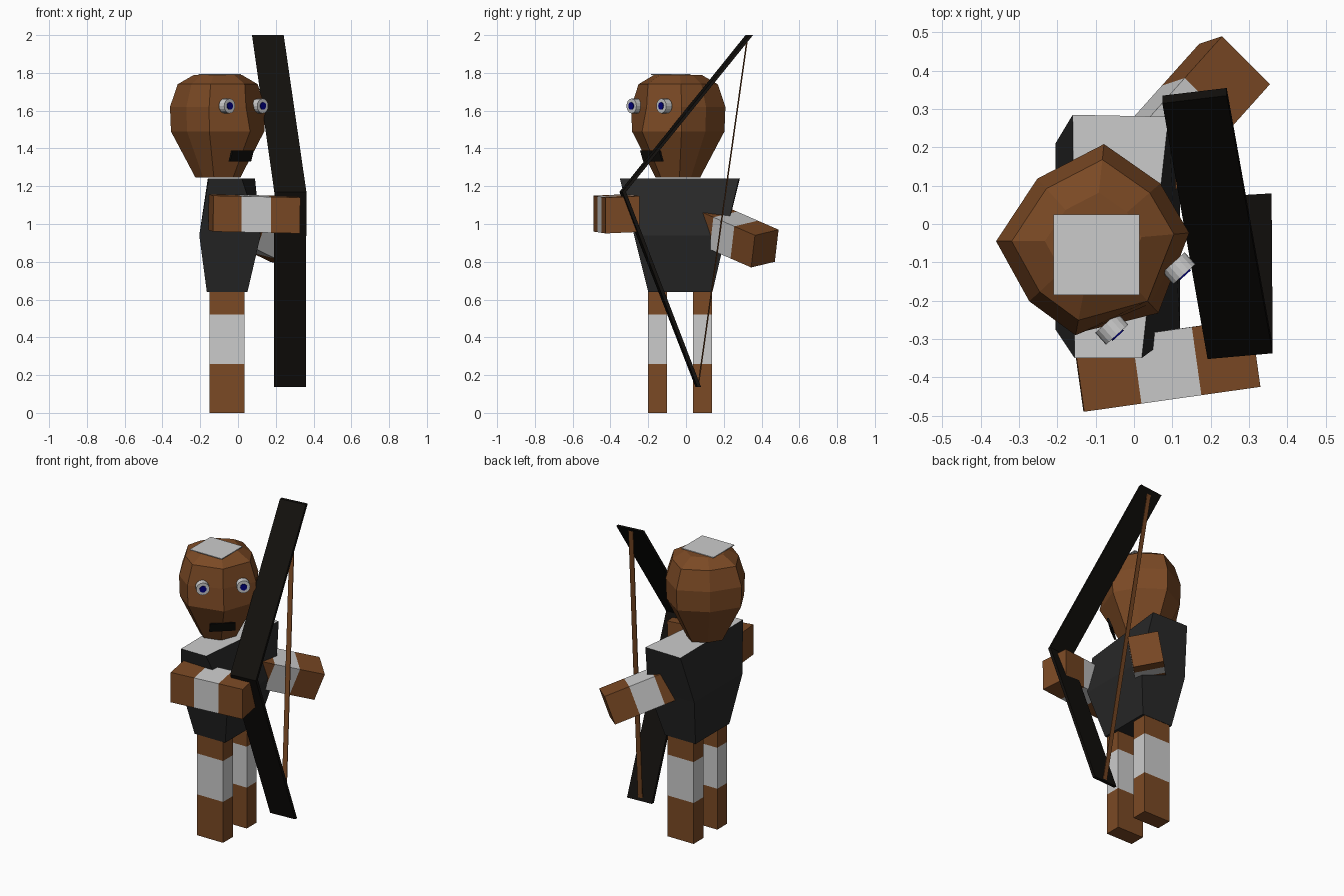
import bpy, bmesh
from math import sin, cos, pi, radians
from mathutils import Vector as V

if "Cube" in bpy.data.objects:
    bpy.data.objects.remove(bpy.data.objects["Cube"])


def material(name, rgb):
    m = bpy.data.materials.new(name)
    m.diffuse_color = (*rgb, 1)
    m.use_nodes = True
    m.node_tree.nodes["Principled BSDF"].inputs["Base Color"].default_value = m.diffuse_color
    return m


BROWN = material("brown", (0.197, 0.067, 0.018))
DARK = material("charcoal", (0.021, 0.021, 0.021))
BLACK = material("black", (0.006, 0.005, 0.004))
BLUE = material("blue", (0.0, 0.0, 0.2))
GREY = material("pale_grey", (0.8, 0.8, 0.8))


def loft(name, rings, mats, end_mat=None):
    """Skin a list of equal-length rings; one material per segment."""
    bm = bmesh.new()
    slots = list(dict.fromkeys(mats + ([end_mat] if end_mat else [])))
    vs = [[bm.verts.new(p) for p in r] for r in rings]
    n = len(vs[0])
    bm.faces.new(vs[0]).material_index = slots.index(mats[0])
    bm.faces.new(vs[-1]).material_index = slots.index(end_mat or mats[-1])
    for a, b, m in zip(vs, vs[1:], mats):
        for i in range(n):
            j = (i + 1) % n
            bm.faces.new((a[i], a[j], b[j], b[i])).material_index = slots.index(m)
    bmesh.ops.recalc_face_normals(bm, faces=bm.faces)
    me = bpy.data.meshes.new(name)
    bm.to_mesh(me)
    bm.free()
    for m in slots:
        me.materials.append(m)
    ob = bpy.data.objects.new(name, me)
    bpy.context.collection.objects.link(ob)
    return ob


def rect(x0, x1, y0, y1, z):
    return [(x0, y0, z), (x1, y0, z), (x1, y1, z), (x0, y1, z)]


def banded_limb(name, corner, along, wide, down, stops):
    """Box limb with a pale band in the middle."""
    c, a, w, d = V(corner), V(along), V(wide), V(down)
    rings = [[c + a * t + o for o in (V(), w, w + d, d)] for t in stops]
    loft(name, rings, [BROWN, GREY, BROWN])


# Legs
for side, y in (("right", -0.20), ("left", 0.038)):
    banded_limb(side + "_leg", (-0.15, y, 0), (0, 0, 0.64), (0.185, 0, 0),
                (0, 0.1, 0), (0, 0.406, 0.8125, 1))

# Torso with a pale top face
loft("torso", [
    rect(-0.165, 0.05, -0.20, 0.14, 0.64),
    rect(-0.205, 0.12, -0.275, 0.21, 0.94),
    [(-0.155, -0.35, 1.24), (0.02, -0.35, 1.24), (0.09, 0.28, 1.24), (-0.16, 0.285, 1.24)],
], [DARK, DARK], GREY)

# Arms
thirds = (0, 0.325, 0.665, 1)
banded_limb("right_arm", (-0.13, -0.49, 1.15), (0.46, 0.065, -0.01),
            (-0.025, 0.178, 0.008), (-0.002, 0, -0.19), thirds)
banded_limb("left_arm", (-0.062, 0.164, 1.112), (0.292, 0.326, -0.142),
            (0.125, -0.125, -0.03), (-0.06, -0.02, -0.17), thirds)

# Head: eight-sided rings turned towards the facing direction
HEAD = V((-0.105, -0.045, 0))
FACING = radians(-48)
FRONT = V((cos(FACING), sin(FACING), 0))
SIDE = V((-sin(FACING), cos(FACING), 0))
shape = ((0, 0.25), (53, 0.25), (89, 0.23), (132, 0.255),
         (180, 0.22), (228, 0.255), (271, 0.23), (307, 0.25))
rings = []
for z, scale, nose in ((1.245, 0.47, 1), (1.49, 0.98, 1.03), (1.62, 1.0, 0.88),
                       (1.74, 0.84, 1), (1.79, 0.5, 1)):
    rings.append([HEAD + V((cos(FACING + radians(a)), sin(FACING + radians(a)), 0))
                  * (r * scale * (nose if a == 0 else 1)) + V((0, 0, z))
                  for a, r in shape])
loft("head", rings, [BROWN] * 4)

# Pale patch on the crown
loft("crown_patch", [rect(-0.21, 0.015, -0.185, 0.025, z) for z in (1.789, 1.794)], [GREY])


def face_point(side, out, z):
    return HEAD + SIDE * side + FRONT * out + V((0, 0, z))


def disc(name, side, z, r, back, front, mat):
    loft(name, [[face_point(side + r * cos(i * pi / 8), o, z + r * sin(i * pi / 8))
                 for i in range(16)] for o in (back, front)], [mat])


# Eyes
for name, s in (("right", -0.118), ("left", 0.118)):
    disc(name + "_eye", s, 1.625, 0.039, 0.18, 0.222, GREY)
    disc(name + "_pupil", s, 1.625, 0.02, 0.215, 0.226, BLUE)

# Mouth: thin plate leaning with the jaw
loft("mouth", [[face_point(s, o + off, z) for s, o, z in
                ((-0.075, 0.2, 1.39), (0.075, 0.2, 1.39),
                 (0.075, 0.177, 1.33), (-0.075, 0.177, 1.33))]
               for off in (-0.012, 0)], [BLACK])


def ribbon(name, points, wide, thick, mat):
    rings = []
    for p, w in zip(points, wide):
        p, w, t = V(p), V(w) / 2, V((0, thick / 2, 0))
        rings.append([p - w - t, p + w - t, p + w + t, p - w + t])
    loft(name, rings, [mat] * (len(points) - 1))


# Bow and string
ribbon("bow", [(0.158, 0.335, 2.0), (0.277, -0.335, 1.17), (0.275, 0.065, 0.137)],
       [(0.168, 0.02, 0), (0.17, 0.015, 0), (0.168, 0.01, 0)], 0.02, BLACK)
ribbon("bow_string", [(0.16, 0.325, 1.985), (0.275, 0.065, 0.145)],
       [(0.03, 0.003, 0)] * 2, 0.005, BROWN)
